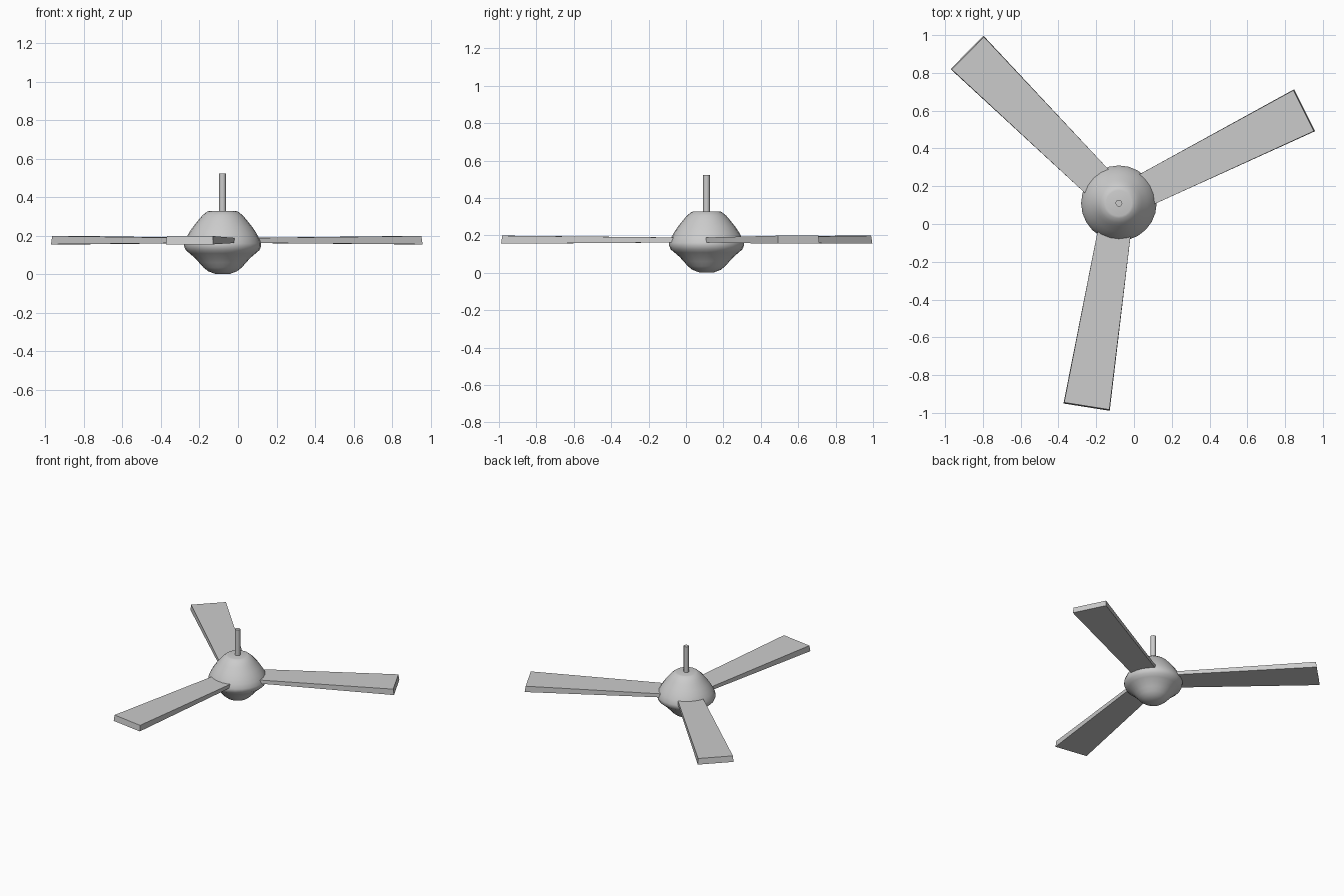
import bpy, bmesh
from math import radians, cos, sin, pi
from mathutils import Matrix

if "Cube" in bpy.data.objects:
    bpy.data.objects.remove(bpy.data.objects["Cube"])

CX, CY = -0.08, 0.11          # hub axis


def finish(bm, name, smooth=None):
    bmesh.ops.recalc_face_normals(bm, faces=bm.faces)
    me = bpy.data.meshes.new(name)
    bm.to_mesh(me)
    bm.free()
    ob = bpy.data.objects.new(name, me)
    bpy.context.collection.objects.link(ob)
    if smooth:
        bpy.context.view_layer.objects.active = ob
        ob.select_set(True)
        bpy.ops.object.shade_smooth_by_angle(angle=radians(smooth))
        ob.select_set(False)
    return ob


def lathe(name, profile, sides, smooth=40):
    """Closed solid turned around the hub axis from (radius, z) points."""
    bm = bmesh.new()
    rings = [[bm.verts.new((CX + r * cos(2 * pi * i / sides),
                            CY + r * sin(2 * pi * i / sides), z))
              for i in range(sides)] for r, z in profile]
    for a, b in zip(rings, rings[1:]):
        for i in range(sides):
            j = (i + 1) % sides
            bm.faces.new((a[i], a[j], b[j], b[i]))
    bm.faces.new(rings[0])
    bm.faces.new(rings[-1])
    return finish(bm, name, smooth)


# Motor housing: dome above, shallower bowl below
lathe("motor_housing", [
    (0.035, 0.0), (0.075, 0.015), (0.10, 0.035), (0.122, 0.06),
    (0.145, 0.085), (0.172, 0.108), (0.192, 0.125), (0.20, 0.145),
    (0.20, 0.16), (0.188, 0.19), (0.173, 0.217), (0.152, 0.248),
    (0.122, 0.285), (0.105, 0.305), (0.08, 0.325), (0.068, 0.328)], 24)

# Hanging rod
lathe("ceiling_rod", [(0.018, 0.31), (0.018, 0.522)], 12)


# Blades: widen and thicken towards a slightly bevelled tip
def blade(name, angle, length):
    bm = bmesh.new()
    inset = 0.006

    def ring(r, half, z0, z1, cut):
        pts = [(r, -half, z0), (r, half, z0),
               (r - cut, half - cut * 0.5, z1), (r - cut, -half + cut * 0.5, z1)]
        return [bm.verts.new(p) for p in pts]

    root = ring(0.13, 0.087, 0.162, 0.188, 0)
    tip = ring(length, 0.124, 0.155, 0.198, inset)
    for i in range(4):
        j = (i + 1) % 4
        bm.faces.new((root[i], root[j], tip[j], tip[i]))
    bm.faces.new(root)
    bm.faces.new(tip)
    bm.transform(Matrix.Translation((CX, CY, 0)) @ Matrix.Rotation(radians(angle), 4, 'Z'))
    return finish(bm, name)


for i, (angle, length) in enumerate([(26.6, 1.10), (135.2, 1.133), (261.0, 1.093)]):
    blade(f"blade_{i + 1}", angle, length)
